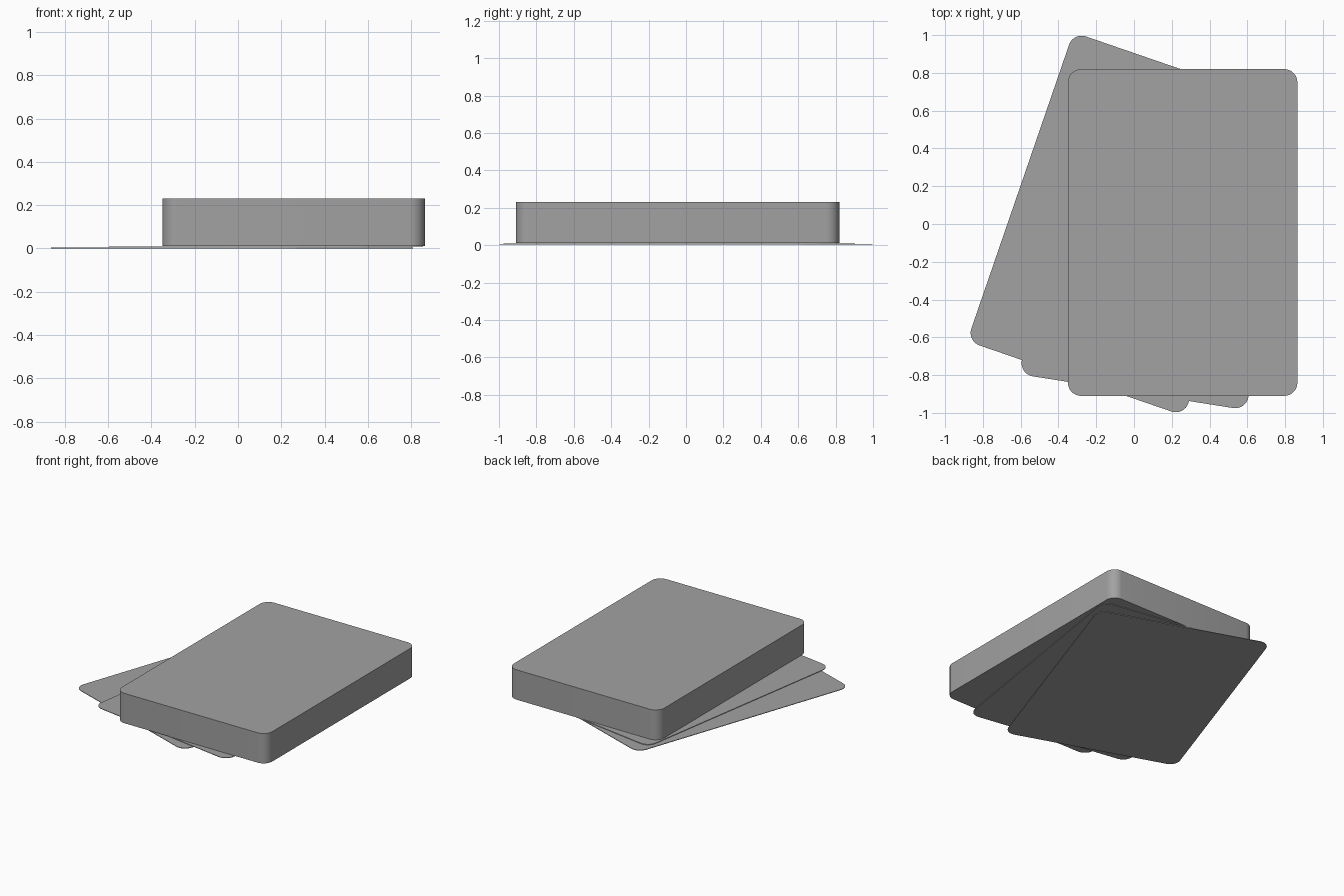
import bpy
import bmesh
import math

old = bpy.data.objects.get("Cube")
if old:
    bpy.data.objects.remove(old, do_unlink=True)

# Single grey card stock
grey = bpy.data.materials.new("card_grey")
grey.use_nodes = True
colour = (0.36, 0.36, 0.36, 1)
grey.diffuse_color = colour
grey.node_tree.nodes["Principled BSDF"].inputs["Base Color"].default_value = colour

WIDTH, HEIGHT, RADIUS, STEPS = 1.215, 1.73, 0.07, 8


def rounded_slab(name, centre, bottom, top, turn=0):
    """Rounded rectangle extruded from bottom to top, turned about z."""
    bm = bmesh.new()
    ring = []
    for quarter, (sx, sy) in enumerate(((1, 1), (-1, 1), (-1, -1), (1, -1))):
        for i in range(STEPS + 1):
            a = math.pi / 2 * (quarter + i / STEPS)
            x = sx * (WIDTH / 2 - RADIUS) + RADIUS * math.cos(a)
            y = sy * (HEIGHT / 2 - RADIUS) + RADIUS * math.sin(a)
            ring.append(bm.verts.new((x, y, 0)))
    base = bm.faces.new(ring)
    grown = bmesh.ops.extrude_face_region(bm, geom=[base])
    for v in grown["geom"]:
        if isinstance(v, bmesh.types.BMVert):
            v.co.z = top - bottom
    bmesh.ops.recalc_face_normals(bm, faces=bm.faces)
    mesh = bpy.data.meshes.new(name)
    bm.to_mesh(mesh)
    bm.free()
    mesh.materials.append(grey)
    obj = bpy.data.objects.new(name, mesh)
    obj.location = (*centre, bottom)
    obj.rotation_euler.z = math.radians(turn)
    bpy.context.collection.objects.link(obj)
    # Smooth round corners, crisp rims
    bpy.ops.object.select_all(action="DESELECT")
    obj.select_set(True)
    bpy.context.view_layer.objects.active = obj
    bpy.ops.object.shade_smooth_by_angle(angle=math.radians(30))
    return obj


# Two loose cards fanned out beneath the stack
rounded_slab("bottom_card", (-0.028, 0), 0, 0.004, -19)
rounded_slab("middle_card", (0.13, -0.036), 0.006, 0.01, -9)

# Squared-up stack of cards
rounded_slab("card_stack", (0.2575, -0.045), 0.012, 0.23)
